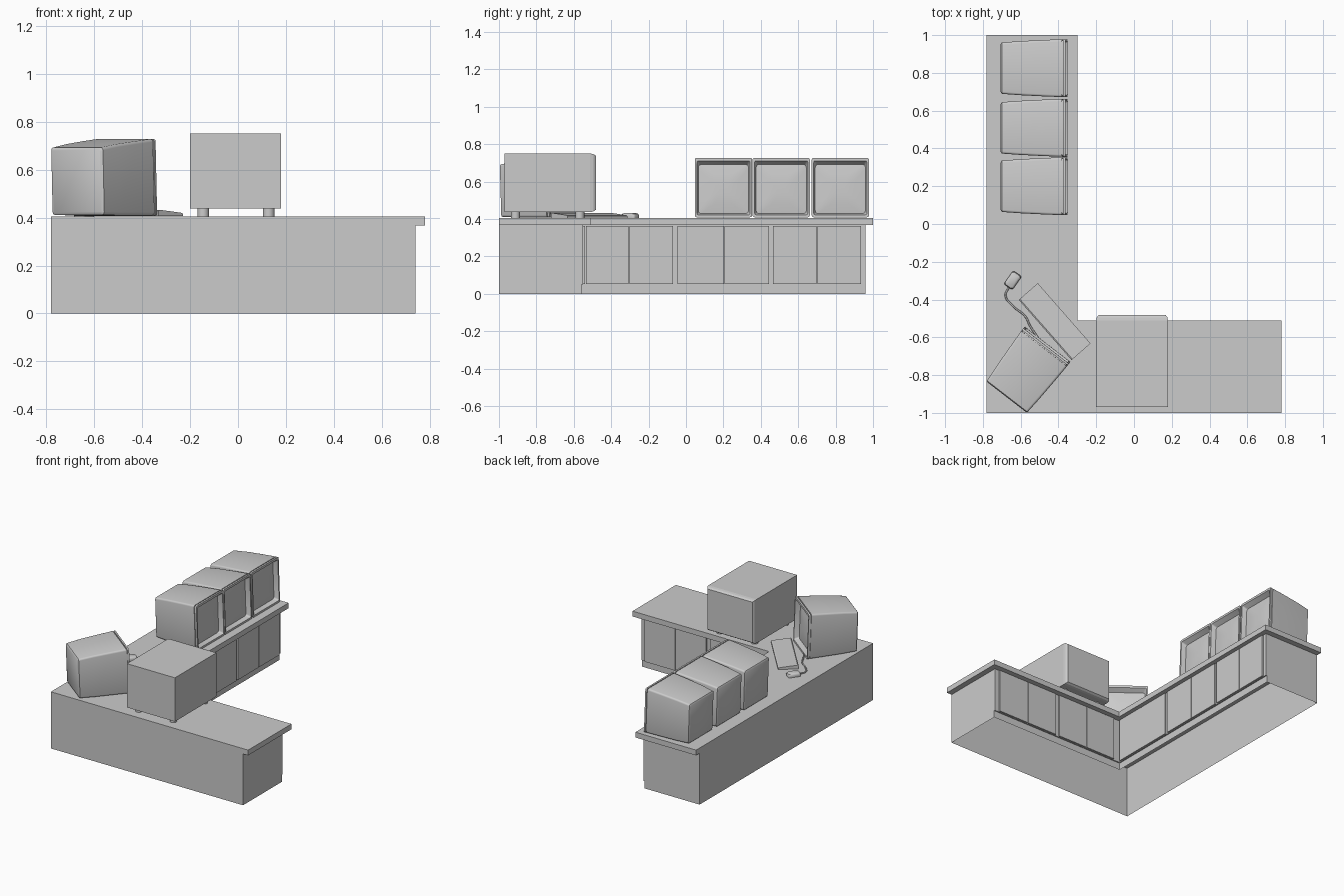
import bpy, bmesh, math
from mathutils import Matrix, Vector

if "Cube" in bpy.data.objects:
    bpy.data.objects.remove(bpy.data.objects["Cube"])

def add_object(name, bm, smooth=False):
    bmesh.ops.recalc_face_normals(bm, faces=bm.faces)
    me = bpy.data.meshes.new(name)
    bm.to_mesh(me)
    bm.free()
    ob = bpy.data.objects.new(name, me)
    bpy.context.collection.objects.link(ob)
    if smooth:
        bpy.ops.object.select_all(action='DESELECT')
        bpy.context.view_layer.objects.active = ob
        ob.select_set(True)
        bpy.ops.object.shade_smooth_by_angle(angle=math.radians(40))
    return ob

def box(name, x0, x1, y0, y1, z0, z1):
    bm = bmesh.new()
    bmesh.ops.create_cube(bm, size=1)
    for v in bm.verts:
        v.co = ((x0, x1)[v.co.x > 0], (y0, y1)[v.co.y > 0], (z0, z1)[v.co.z > 0])
    return add_object(name, bm)

def prism(name, pts, z0, z1, open_bottom=False):
    bm = bmesh.new()
    lo = [bm.verts.new((x, y, z0)) for x, y in pts]
    hi = [bm.verts.new((x, y, z1)) for x, y in pts]
    bm.faces.new(hi)
    if not open_bottom:
        bm.faces.new(lo)
    for i in range(len(pts)):
        j = (i + 1) % len(pts)
        bm.faces.new((lo[i], lo[j], hi[j], hi[i]))
    return add_object(name, bm)

def loft(bm, rings, cap_start=True, cap_end=True):
    vs = [[bm.verts.new(p) for p in ring] for ring in rings]
    for a, b in zip(vs, vs[1:]):
        for i in range(len(a)):
            j = (i + 1) % len(a)
            bm.faces.new((a[i], a[j], b[j], b[i]))
    if cap_start:
        bm.faces.new(vs[0])
    if cap_end:
        bm.faces.new(vs[-1])

# L-shaped worktop and cabinet body (body is open underneath)
def ell(x_out, x_in, y_in, y_out):
    return [(-.78, -1), (x_out, -1), (x_out, y_in), (x_in, y_in), (x_in, y_out), (-.78, y_out)]

prism("worktop", ell(.78, -.30, -.51, 1), .367, .405)
prism("cabinet_body", ell(.74, -.345, -.56, .96), 0, .367, True)

# Cabinet fronts and paired doors
box("long_front_frame", -.345, -.337, -.552, .96, .05, .367)
box("short_front_frame", -.337, .74, -.56, -.552, .05, .367)
for i, (a, b) in enumerate([(-.535, -.307), (-.303, -.07), (-.045, .203),
                            (.207, .445), (.465, .698), (.702, .935)]):
    box(f"long_door_{i+1}", -.337, -.325, a, b, .052, .362)
for i, (a, b) in enumerate([(-.28, -.047), (-.043, .19), (.22, .46), (.464, .705)]):
    box(f"short_door_{i+1}", a, b, -.552, -.54, .052, .362)

# Tube monitor: rounded-rectangle rings lofted from screen to back (faces local +x)
def rounded(x, hw, z0, z1, r, n=3):
    out = []
    for cy, cz, start in ((hw - r, z1 - r, 0), (-hw + r, z1 - r, 90),
                          (-hw + r, z0 + r, 180), (hw - r, z0 + r, 270)):
        for k in range(n + 1):
            a = math.radians(start + 90 * k / n)
            z = cz + r * math.sin(a)
            out.append(Vector((x - .035 * z, cy + r * math.cos(a), z)))
    return out

def monitor(name, x, y, angle):
    rings = [rounded(-.024, .03, .125, .185, .02),
             rounded(-.026, .08, .07, .23, .03),
             rounded(-.034, .134, .02, .282, .015),
             rounded(0, .142, .013, .302, .008),
             rounded(0, .153, 0, .318, .010),
             rounded(-.012, .153, 0, .318, .010),
             rounded(-.012, .147, .006, .310, .010),
             rounded(-.018, .147, .006, .310, .010),
             rounded(-.018, .153, 0, .318, .012),
             rounded(-.12, .149, 0, .309, .012),
             rounded(-.24, .143, 0, .297, .012),
             rounded(-.338, .136, .002, .283, .012),
             rounded(-.344, .128, .010, .275, .010)]
    bm = bmesh.new()
    loft(bm, rings)
    ob = add_object(name, bm, True)
    ob.location = (x, y, .409)
    ob.rotation_euler.z = math.radians(angle)

for i, y in enumerate((.2, .509, .825)):
    monitor(f"row_monitor_{i+1}", -.352, y, 0)
monitor("corner_monitor", -.458, -.637, 52.3)

# Keyboard: wedge, thicker at the edge nearest the monitor
bm = bmesh.new()
prof = [(-.067, .0), (.067, .0), (.067, .010), (.058, .014), (-.060, .026), (-.067, .022)]
loft(bm, [[(s * .212, w, h) for w, h in prof] for s in (-1, 1)])
kb = add_object("keyboard", bm)
kb.location = (-.42, -.517, .406)
kb.rotation_euler.z = math.radians(-48.8)

# Mouse: tapered rounded block
bm = bmesh.new()
def pad(hx, hy, z, r=.012):
    pts = []
    for sx, sy, st in ((1, 1, 0), (-1, 1, 90), (-1, -1, 180), (1, -1, 270)):
        for k in range(4):
            a = math.radians(st + 30 * k)
            pts.append((sx * (hx - r) + r * math.cos(a), sy * (hy - r) + r * math.sin(a), z))
    return pts
loft(bm, [pad(.043, .027, 0), pad(.044, .028, .012), pad(.040, .025, .022), pad(.030, .018, .027)])
mouse = add_object("mouse", bm, True)
mouse.location = (-.642, -.298, .405)
mouse.rotation_euler.z = math.radians(55)

# Mouse cable
cu = bpy.data.curves.new("mouse_cable", 'CURVE')
cu.dimensions = '3D'
cu.bevel_depth = .005
cu.bevel_resolution = 1
cu.resolution_u = 6
sp = cu.splines.new('BEZIER')
path = [(-.663, -.335), (-.68, -.38), (-.64, -.435), (-.575, -.49), (-.55, -.54), (-.51, -.60)]
sp.bezier_points.add(len(path) - 1)
for p, (x, y) in zip(sp.bezier_points, path):
    p.co = (x, y, .411)
    p.handle_left_type = p.handle_right_type = 'AUTO'
bpy.context.collection.objects.link(bpy.data.objects.new("mouse_cable", cu))

# Oven-like box with chamfered door and four round feet
box("appliance_body", -.20, .18, -.97, -.512, .437, .75)
bm = bmesh.new()
def plate(y, d):
    return [(-.20 + d, y, .437 + d), (.18 - d, y, .437 + d), (.18 - d, y, .75 - d), (-.20 + d, y, .75 - d)]
loft(bm, [plate(-.512, 0), plate(-.495, .003), plate(-.482, .012)])
add_object("appliance_door", bm)
for x in (-.145, .128):
    for y in (-.912, -.568):
        bm = bmesh.new()
        bmesh.ops.create_cone(bm, cap_ends=True, segments=20, radius1=.024, radius2=.024, depth=.034,
                              matrix=Matrix.Translation((x, y, .421)))
        add_object("appliance_foot", bm, True)
